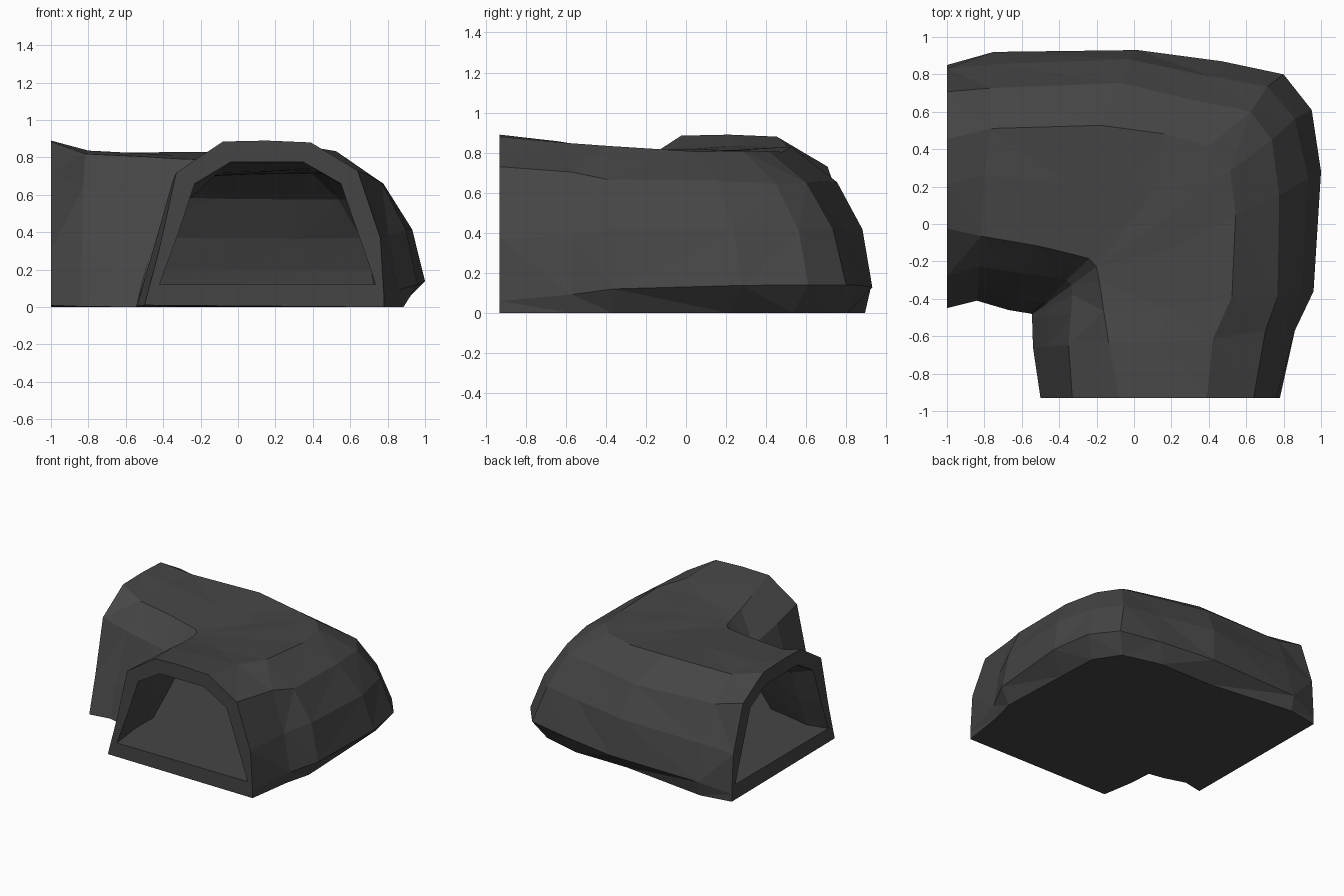
import bpy, bmesh, random

if "Cube" in bpy.data.objects:
    bpy.data.objects.remove(bpy.data.objects["Cube"])
random.seed(4)

rock = bpy.data.materials.new("dark grey rock")
rock.diffuse_color = (0.06, 0.06, 0.06, 1)
rock.use_nodes = True
rock.node_tree.nodes["Principled BSDF"].inputs["Base Color"].default_value = rock.diffuse_color

# Plan of the bend: inner wall foot and outer wall foot of each cross-section
INNER_FOOT = [(-.5, -.93), (-.54, -.66), (-.545, -.5), (-.545, -.485), (-.545, -.48),
              (-.55, -.48), (-.56, -.478), (-.67, -.46), (-.84, -.41), (-1, -.45)]
OUTER_FOOT = [(.78, -.93), (.86, -.57), (.96, -.36), (1.0, .28), (.95, .61),
              (.8, .8), (.47, .87), (.02, .93), (-.75, .92), (-1, .85)]
BLEND = [0, .4, .75, .97, 1, 1, .97, .85, .7, 0]
# How far the outer foot is undercut at each cross-section
UNDERCUT = [0, .02, .05, .09, .07, .06, .05, .09, .02, 0]

# Cross-sections (fraction across, height): at the mouths and in mid-bend
SHELL_END = [(0, .01), (.06, .3), (.133, .72), (.328, .885), (.51, .89),
             (.695, .88), (.89, .73), (.985, .37), (1, .06), (1, 0)]
SHELL_MID = [(0, 0), (.05, .25), (.14, .6), (.23, .79), (.48, .81),
             (.70, .81), (.855, .65), (.945, .42), (1, .14), (1, 0)]
CAVE_END = [(.0625, .12), (.14, .39), (.21, .66), (.36, .775), (.51, .775),
            (.664, .775), (.82, .66), (.893, .39), (.945, .2), (.965, .12)]
CAVE_MID = [(.06, .12), (.11, .3), (.18, .57), (.27, .7), (.48, .72),
            (.69, .71), (.81, .57), (.89, .37), (.935, .2), (.945, .12)]


def section(bm, i, end, mid, rough):
    """One ring of vertices across the tunnel, roughened away from the mouths."""
    (ax, ay), (bx, by) = INNER_FOOT[i], OUTER_FOOT[i]
    w, ring = BLEND[i], []
    for k, (e, m) in enumerate(zip(end, mid)):
        u = e[0] + (m[0] - e[0]) * w
        z = e[1] + (m[1] - e[1]) * w
        if k == 9 and end is SHELL_END:
            u -= UNDERCUT[i]
        x, y = ax + (bx - ax) * u, ay + (by - ay) * u
        if 0 < i < 9 and 3 < k < 8:
            x += random.uniform(-rough, rough)
            y += random.uniform(-rough, rough)
            z += random.uniform(-rough, rough) * .5
        ring.append(bm.verts.new((x, y, z)))
    return ring


def bridge(bm, a, b):
    n = len(a)
    for k in range(n):
        bm.faces.new((a[k], a[(k + 1) % n], b[(k + 1) % n], b[k]))


# Rock shell, hollow passage and the flat rims at both mouths
bm = bmesh.new()
shell = [section(bm, i, SHELL_END, SHELL_MID, .02) for i in range(10)]
cave = [section(bm, i, CAVE_END, CAVE_MID, .015) for i in range(10)]
for rings in (shell, cave):
    for a, b in zip(rings, rings[1:]):
        bridge(bm, a, b)
for i in (0, 9):
    bridge(bm, shell[i], cave[i])

# Triangular facets for the rocky look
bmesh.ops.triangulate(bm, faces=bm.faces[:], quad_method='SHORT_EDGE')
bmesh.ops.recalc_face_normals(bm, faces=bm.faces[:])
mesh = bpy.data.meshes.new("cave_tunnel_bend")
bm.to_mesh(mesh)
bm.free()
mesh.materials.append(rock)
bpy.context.collection.objects.link(bpy.data.objects.new("cave_tunnel_bend", mesh))
